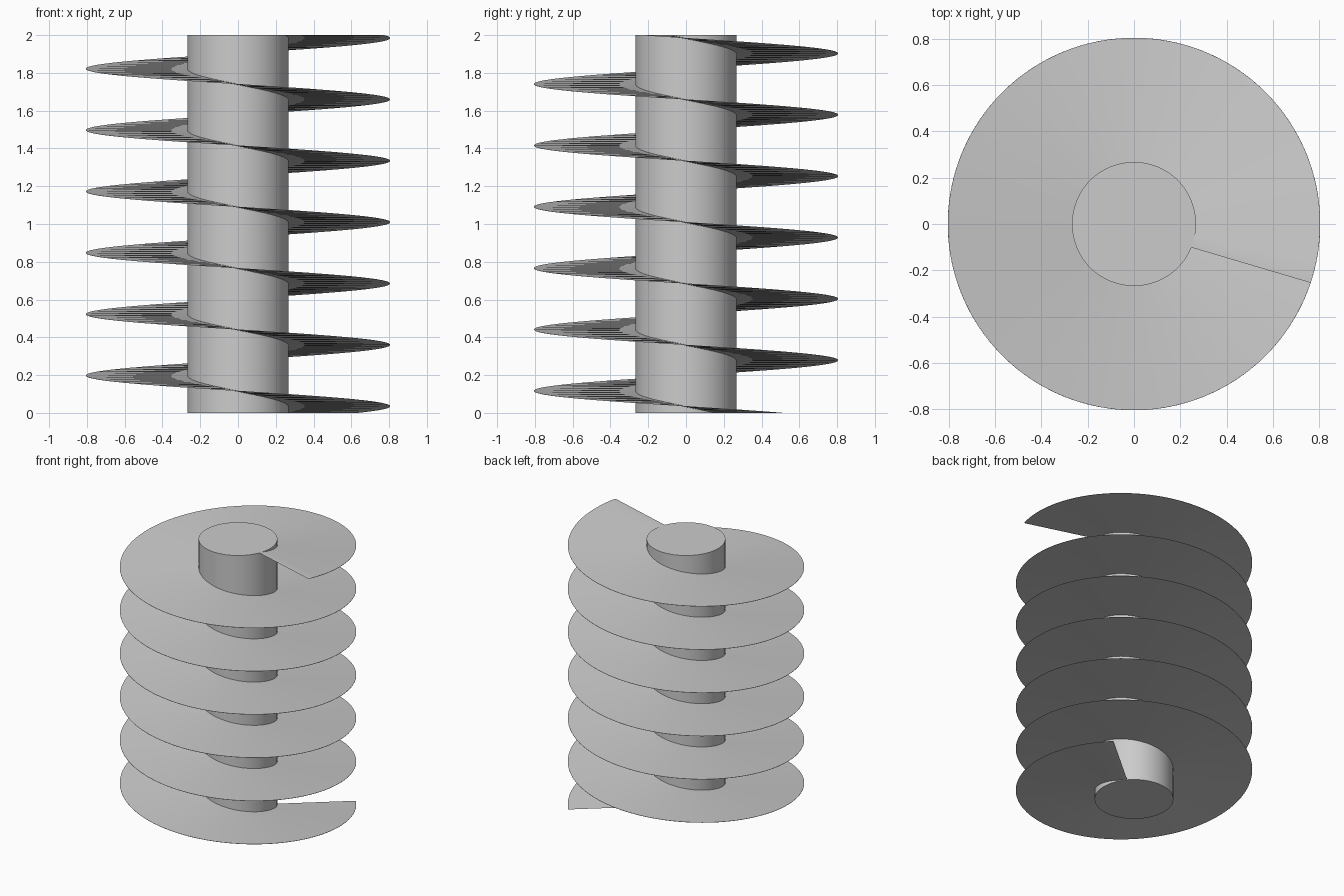
import bpy, bmesh, math
from mathutils import Matrix, Vector

if "Cube" in bpy.data.objects:
    bpy.data.objects.remove(bpy.data.objects["Cube"])

HEIGHT = 2.0
CORE_R = 0.268
BLADE_R = 0.805
BLADE_W = 0.027                      # plan width of the blade section
START = math.radians(40)             # blade direction at z = 0
TWIST = -math.radians(6 * 360 + 56.5)  # left-handed twist over the height
STEPS = 560


def finish(bm, name):
    bmesh.ops.recalc_face_normals(bm, faces=bm.faces)
    mesh = bpy.data.meshes.new(name)
    bm.to_mesh(mesh)
    bm.free()
    ob = bpy.data.objects.new(name, mesh)
    bpy.context.collection.objects.link(ob)
    bpy.ops.object.select_all(action='DESELECT')
    ob.select_set(True)
    bpy.context.view_layer.objects.active = ob
    bpy.ops.object.shade_smooth_by_angle(angle=math.radians(30))
    return ob


# Central shaft
bm = bmesh.new()
bmesh.ops.create_cone(bm, cap_ends=True, segments=96, radius1=CORE_R, radius2=CORE_R,
                      depth=HEIGHT, matrix=Matrix.Translation((0, 0, HEIGHT / 2)))
finish(bm, "shaft")

# Helical blade: thin rectangle extruded upward with a twist
tip = math.sqrt(BLADE_R ** 2 - BLADE_W ** 2)
profile = [(CORE_R - 0.03, 0), (BLADE_R, 0), (tip, -BLADE_W), (CORE_R - 0.03, -BLADE_W)]
bm = bmesh.new()
rows = []
for i in range(STEPS + 1):
    t = i / STEPS
    rot = Matrix.Rotation(START + TWIST * t, 3, 'Z')
    rows.append([bm.verts.new(rot @ Vector((x, y, 0)) + Vector((0, 0, HEIGHT * t)))
                 for x, y in profile])
for a, b in zip(rows, rows[1:]):
    for j in range(4):
        k = (j + 1) % 4
        bm.faces.new((a[j], a[k], b[k], b[j]))
bm.faces.new(rows[0])
bm.faces.new(rows[-1])
finish(bm, "helical_blade")
